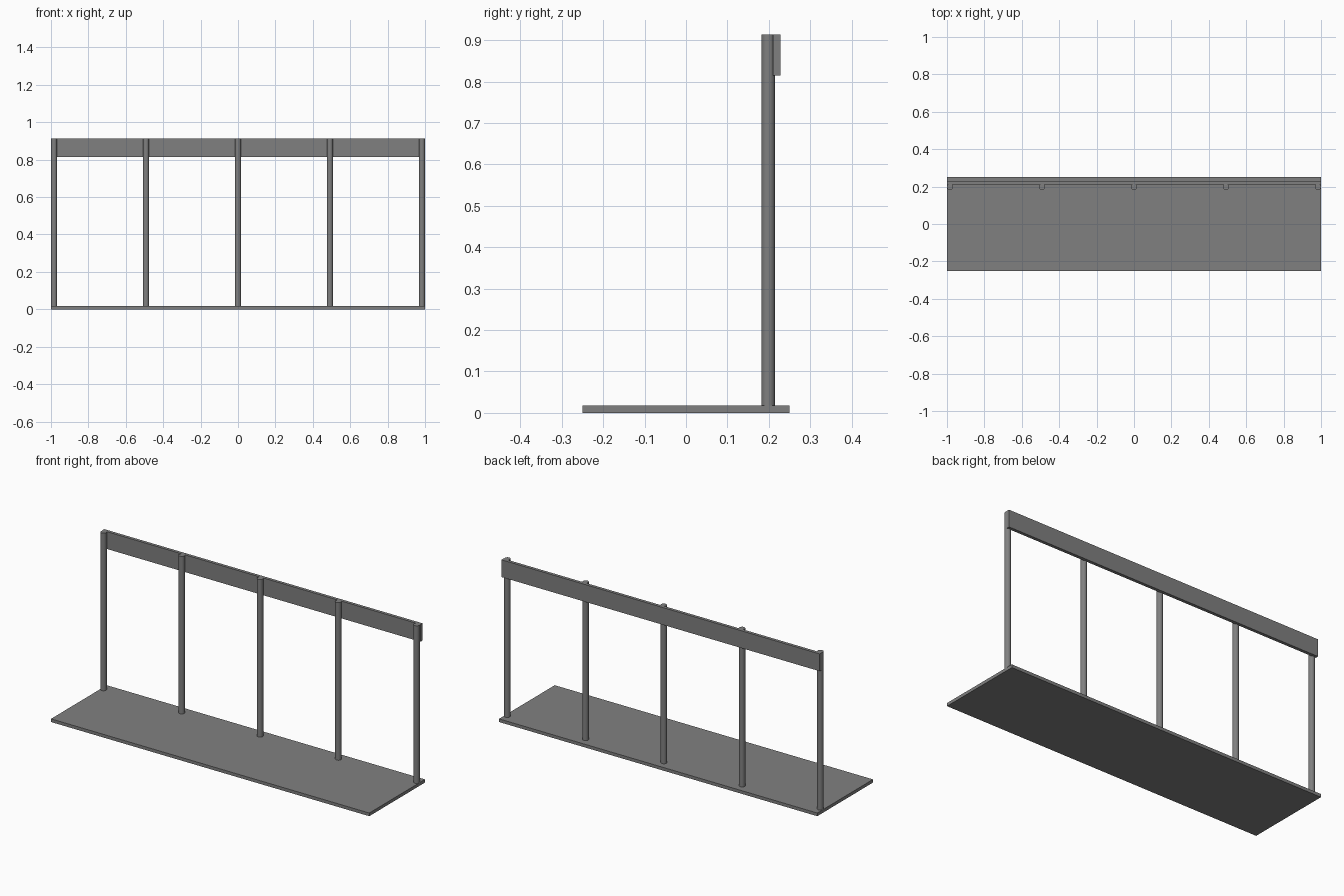
import bpy

if "Cube" in bpy.data.objects:
    bpy.data.objects.remove(bpy.data.objects["Cube"])

grey = bpy.data.materials.new("mid grey")
grey.diffuse_color = (0.216, 0.216, 0.216, 1)
grey.use_nodes = True
grey.node_tree.nodes["Principled BSDF"].inputs["Base Color"].default_value = grey.diffuse_color


def box(name, x, y, z):
    """Box from (min, max) ranges on each axis."""
    bpy.ops.mesh.primitive_cube_add(size=1, location=[sum(r) / 2 for r in (x, y, z)])
    ob = bpy.context.object
    ob.name = name
    ob.scale = [r[1] - r[0] for r in (x, y, z)]
    bpy.ops.object.transform_apply(location=False, rotation=False, scale=True)
    ob.data.materials.append(grey)


TOP = 0.913
RADIUS = 0.0165

# Floor slab
box("floor_slab", (-1, 1), (-0.25, 0.25), (0, 0.018))

# Handrail board, fixed to the back of the posts
box("rail_board", (-1, 1), (0.210, 0.228), (0.815, TOP))

# Five round posts, the outer ones flush with the slab ends
for i in range(5):
    x = (i - 2) * (1 - RADIUS) / 2
    bpy.ops.mesh.primitive_cylinder_add(vertices=32, radius=RADIUS, depth=TOP,
                                        location=(x, 0.1985, TOP / 2))
    post = bpy.context.object
    post.name = f"post_{i + 1}"
    post.data.materials.append(grey)
    bpy.ops.object.shade_smooth_by_angle()
